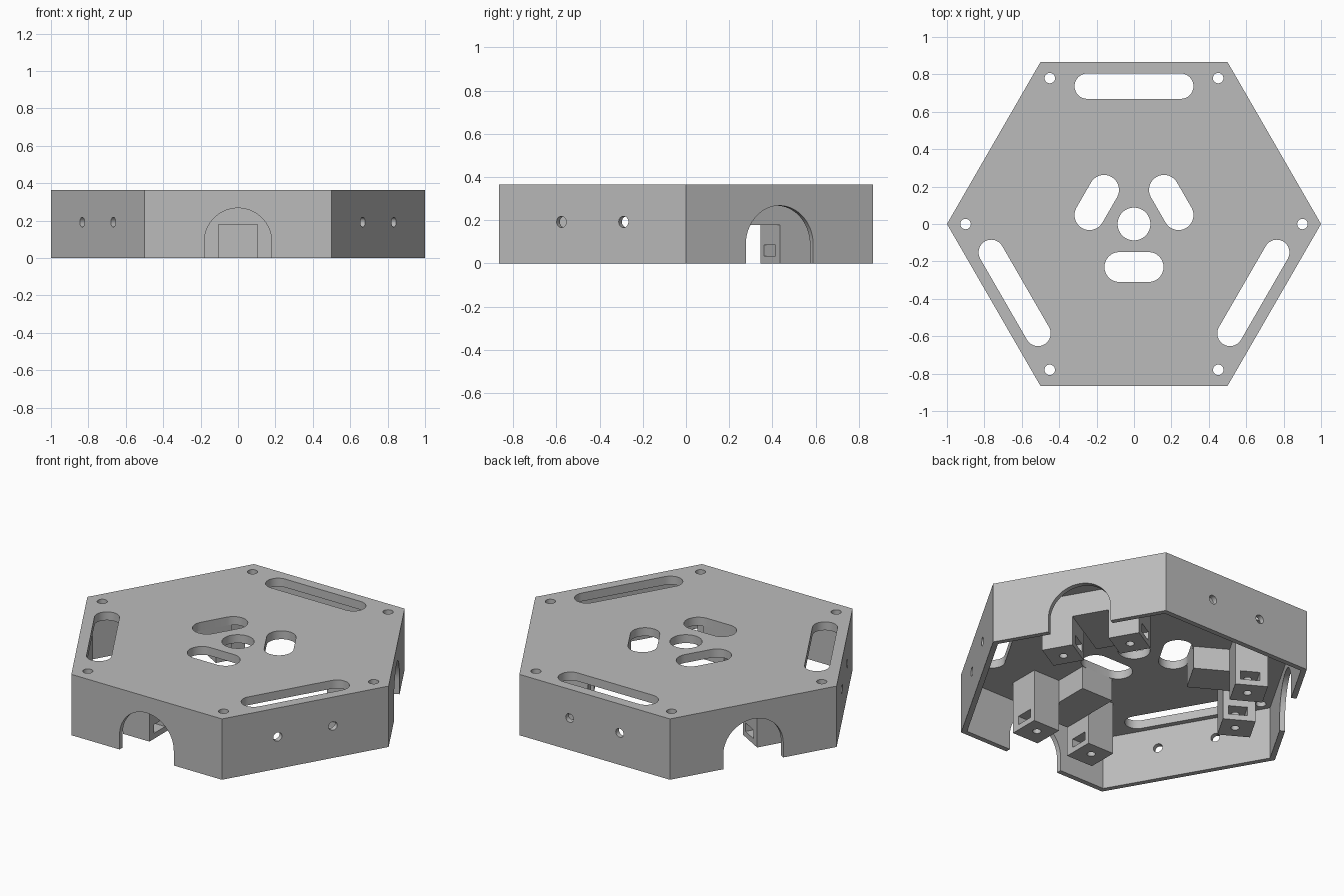
import bpy, bmesh
from math import sin, cos, pi, radians
from mathutils import Matrix

cube = bpy.data.objects.get("Cube")
if cube:
    bpy.data.objects.remove(cube, do_unlink=True)

HEIGHT, PLATE, WALL = 0.365, 0.05, 0.03
UNDER = HEIGHT - PLATE
TURNS = [Matrix.Rotation(radians(a), 4, 'Z') for a in (0, 120, 240)]
UPRIGHT = Matrix.Rotation(pi / 2, 4, 'X')  # outline z becomes world -y

grey = bpy.data.materials.new("plain grey")
grey.use_nodes = True
grey.diffuse_color = (0.5, 0.5, 0.5, 1)
grey.node_tree.nodes["Principled BSDF"].inputs["Base Color"].default_value = (0.5, 0.5, 0.5, 1)


# --- outlines ---
def circle(r, n=32, cx=0, cy=0):
    return [(cx + r * cos(2 * pi * i / n), cy + r * sin(2 * pi * i / n)) for i in range(n)]


def rect(x0, x1, y0, y1):
    return [(x0, y0), (x1, y0), (x1, y1), (x0, y1)]


def slot(half, r, cy, n=16):
    """Rounded slot along x, with its straight part cut to fit the end radius."""
    c = half - r
    right = [(c + r * sin(pi * i / n), cy - r * cos(pi * i / n)) for i in range(n + 1)]
    return right + [(-x, 2 * cy - y) for x, y in right]


def arch(r, top, n=40):
    c = top - r
    return [(-r, -0.1), (r, -0.1)] + [(r * cos(pi * i / n), c + r * sin(pi * i / n)) for i in range(n + 1)]


# --- solids ---
def prism(bm, outline, low, high, matrix=Matrix()):
    a = [bm.verts.new(matrix @ Matrix.Translation((x, y, low)).translation) for x, y in outline]
    b = [bm.verts.new(matrix @ Matrix.Translation((x, y, high)).translation) for x, y in outline]
    bm.faces.new(a[::-1])
    bm.faces.new(b)
    for i in range(len(a)):
        j = (i + 1) % len(a)
        bm.faces.new((a[i], a[j], b[j], b[i]))


def make(name, prisms):
    bm = bmesh.new()
    for p in prisms:
        prism(bm, *p)
    bmesh.ops.recalc_face_normals(bm, faces=bm.faces)
    mesh = bpy.data.meshes.new(name)
    bm.to_mesh(mesh)
    bm.free()
    mesh.materials.append(grey)
    ob = bpy.data.objects.new(name, mesh)
    bpy.context.collection.objects.link(ob)
    return ob


def carve(ob, prisms):
    cutter = make("cutter", prisms)
    cutter.hide_render = True
    mod = ob.modifiers.new("cut", 'BOOLEAN')
    mod.operation, mod.solver, mod.object = 'DIFFERENCE', 'EXACT', cutter
    bpy.context.view_layer.objects.active = ob
    bpy.ops.object.modifier_apply(modifier=mod.name)
    bpy.data.objects.remove(cutter, do_unlink=True)


def finish(ob):
    bpy.ops.object.select_all(action='DESELECT')
    ob.select_set(True)
    bpy.context.view_layer.objects.active = ob
    bpy.ops.object.shade_smooth_by_angle(angle=radians(30))


# --- hexagonal cover, hollow from below ---
shell = make("hexagonal_cover", [(circle(1, 6), 0, HEIGHT)])
carve(shell, [(circle(1 - WALL / cos(pi / 6), 6), -0.1, UNDER)])

# openings in the top plate
cuts = [(circle(0.088), 0.2, 0.5)]
for t in TURNS:
    cuts.append((slot(0.318, 0.068, 0.737), 0.2, 0.5, t))
    cuts.append((slot(0.158, 0.08, -0.23), 0.2, 0.5, t))
    for x in (-0.45, 0.45):
        cuts.append((circle(0.028, 24, x, 0.78), 0.2, 0.5, t))
carve(shell, cuts)

# arches and paired holes in the walls
cuts = []
for t in TURNS:
    cuts.append((arch(0.18, 0.267), 0.8, 0.95, t @ UPRIGHT))
    for x in (-0.166, 0.166):
        cuts.append((circle(0.026, 24, x, 0.192), -0.95, -0.8, t @ UPRIGHT))
carve(shell, cuts)
finish(shell)

# --- brackets behind each arch: a platform between two drilled posts ---
for i, t in enumerate(TURNS, 1):
    make(f"bracket_platform_{i}", [(rect(-0.105, 0.105, -0.69, -0.31), 0.178, UNDER + 0.01, t)])
    for side, s in (("left", 1), ("right", -1)):
        x0, x1 = sorted((0.105 * s, 0.28 * s))
        post = make(f"bracket_post_{side}_{i}", [(rect(x0, x1, -0.69, -0.51), 0, UNDER + 0.01, t)])
        carve(post, [(rect(x0 - 0.05, x1 + 0.05, -0.645, -0.54), 0.033, 0.085, t)])
        carve(post, [(circle(0.023, 24, 0.193 * s, -0.592), -0.05, 0.14, t)])
        finish(post)
